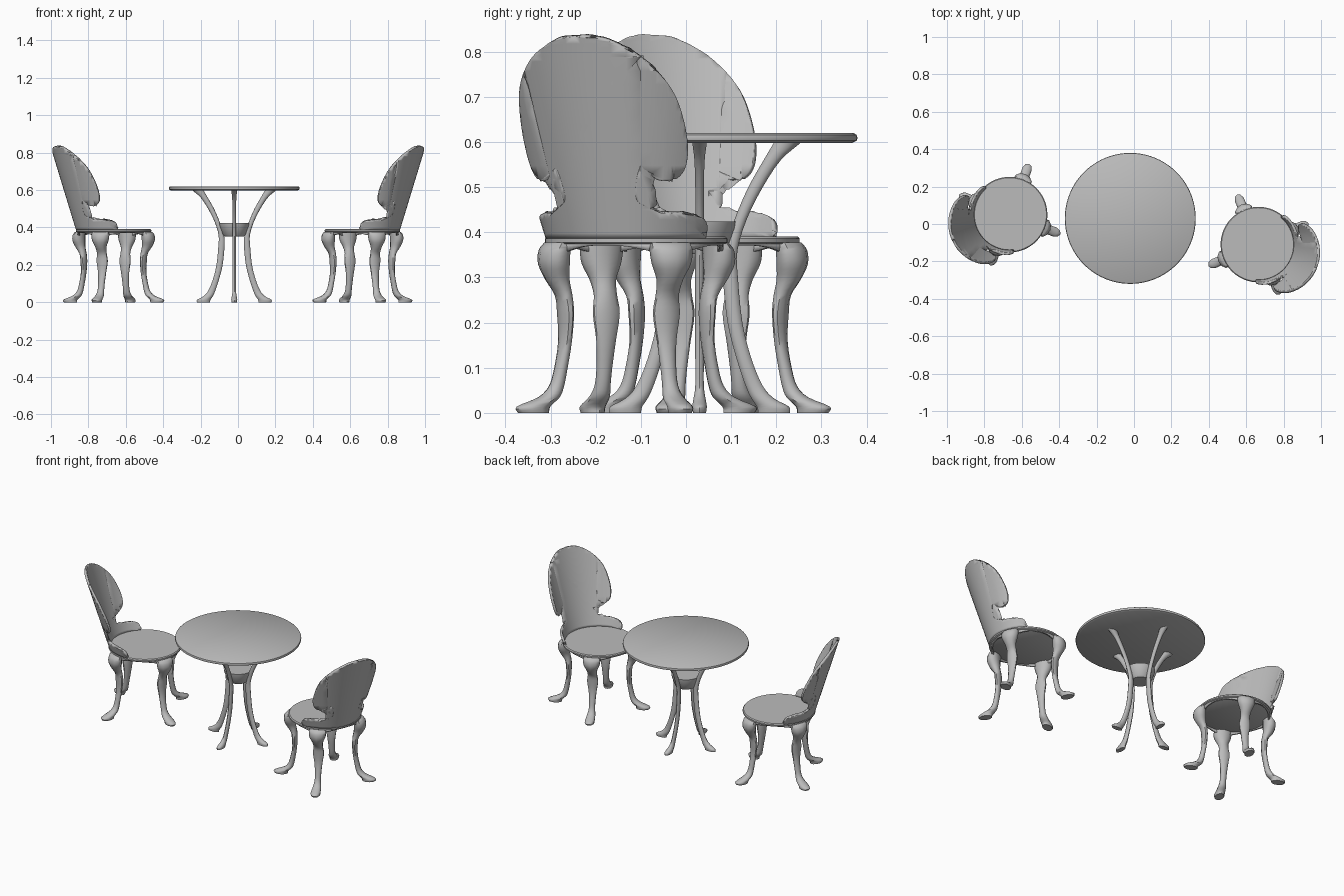
import bpy, bmesh, math
from mathutils import Matrix, Vector

cube = bpy.data.objects.get("Cube")
if cube:
    bpy.data.objects.remove(cube)

metal = bpy.data.materials.new("grey_metal")
metal.use_nodes = True
GREY = (0.5, 0.5, 0.5, 1)
metal.diffuse_color = GREY
metal.node_tree.nodes["Principled BSDF"].inputs["Base Color"].default_value = GREY


def finish(bm, name, place, angle=40, thickness=0):
    """Turn a bmesh into a smooth-shaded object, optionally thickened."""
    bmesh.ops.recalc_face_normals(bm, faces=bm.faces)
    mesh = bpy.data.meshes.new(name)
    bm.to_mesh(mesh)
    bm.free()
    mesh.materials.append(metal)
    ob = bpy.data.objects.new(name, mesh)
    bpy.context.collection.objects.link(ob)
    ob.matrix_world = place
    if thickness:
        mod = ob.modifiers.new("thickness", 'SOLIDIFY')
        mod.thickness = thickness
        mod.offset = 0
    bpy.ops.object.select_all(action='DESELECT')
    ob.select_set(True)
    bpy.context.view_layer.objects.active = ob
    bpy.ops.object.shade_smooth_by_angle(angle=math.radians(angle))
    return ob


def lathe(name, profile, place, steps=64):
    """Spin a closed (radius, height) profile around the vertical axis."""
    bm = bmesh.new()
    verts = [bm.verts.new((r, 0, z)) for r, z in profile]
    edges = [bm.edges.new(pair) for pair in zip(verts, verts[1:])]
    bmesh.ops.spin(bm, geom=verts + edges, cent=(0, 0, 0), axis=(0, 0, 1),
                   angle=math.tau, steps=steps)
    bmesh.ops.remove_doubles(bm, verts=bm.verts, dist=1e-5)
    return finish(bm, name, place)


def spline(points, steps):
    """Smooth curve through points of any dimension."""
    pts = [Vector(p) for p in points]
    pts = [2 * pts[0] - pts[1]] + pts + [2 * pts[-1] - pts[-2]]
    out = []
    for a, b, c, d in zip(pts, pts[1:], pts[2:], pts[3:]):
        for i in range(steps):
            t = i / steps
            out.append(0.5 * (2 * b + (c - a) * t + (2 * a - 5 * b + 4 * c - d) * t ** 2
                              + (3 * b - a - 3 * c + d) * t ** 3))
    return out + [pts[-2]]


def leg(name, rows, place, sides=10):
    """Loft oval slices: each row is (height, inner radius, outer radius, width)."""
    bm = bmesh.new()
    rings = []
    for z, inner, outer, width in spline(rows, 3):
        mid, half = (inner + outer) / 2, (outer - inner) / 2
        rings.append([bm.verts.new((mid + half * math.cos(math.tau * i / sides),
                                    width / 2 * math.sin(math.tau * i / sides), max(z, 0)))
                      for i in range(sides)])
    for low, high in zip(rings, rings[1:]):
        for i in range(sides):
            j = (i + 1) % sides
            bm.faces.new((low[i], low[j], high[j], high[i]))
    bm.faces.new(rings[0])
    bm.faces.new(rings[-1])
    finish(bm, name, place, 50)


def turned(place, degrees):
    return place @ Matrix.Rotation(math.radians(degrees), 4, 'Z')


# Table
table = Matrix.Translation((-0.02, 0.03, 0))
lathe("table_top", [(0, 0.598), (0.338, 0.598), (0.348, 0.603), (0.35, 0.609),
                    (0.348, 0.616), (0.342, 0.62), (0, 0.62)], table, 80)
lathe("table_hub", [(0, 0.352), (0.052, 0.352), (0.06, 0.36), (0.078, 0.41),
                    (0.08, 0.424), (0, 0.424)], table, 40)
TABLE_LEG = [(0, 0.13, 0.2, 0.03), (0.014, 0.127, 0.198, 0.034), (0.032, 0.115, 0.165, 0.028),
             (0.06, 0.102, 0.14, 0.02), (0.12, 0.082, 0.115, 0.02), (0.2, 0.062, 0.095, 0.02),
             (0.3, 0.052, 0.085, 0.02), (0.36, 0.055, 0.084, 0.02), (0.43, 0.078, 0.105, 0.02),
             (0.5, 0.108, 0.14, 0.02), (0.56, 0.142, 0.18, 0.024), (0.599, 0.165, 0.225, 0.034)]
for k in range(4):
    leg(f"table_leg_{k + 1}", TABLE_LEG, turned(table, 90 * k))

# Chair parts: the chair faces local +x
CHAIR_LEG = [(0, 0.21, 0.285, 0.05), (0.014, 0.207, 0.288, 0.054), (0.035, 0.185, 0.235, 0.046),
             (0.06, 0.175, 0.209, 0.036), (0.1, 0.167, 0.196, 0.036), (0.16, 0.158, 0.185, 0.046),
             (0.22, 0.155, 0.186, 0.064), (0.26, 0.157, 0.193, 0.054), (0.295, 0.163, 0.217, 0.06),
             (0.33, 0.165, 0.232, 0.09), (0.36, 0.165, 0.229, 0.1), (0.377, 0.165, 0.215, 0.094)]
# Half outline of the back shell: (angle from the centre line, height)
BACK_EDGE = [(0, 0.836), (9, 0.831), (17, 0.812), (26, 0.78), (37, 0.72), (44, 0.65),
             (48, 0.585), (47.5, 0.54), (42, 0.517), (34, 0.517), (29, 0.53), (24, 0.543),
             (22, 0.515), (22, 0.475), (28, 0.458), (38, 0.446), (52, 0.443), (65, 0.434),
             (71, 0.415), (72, 0.388)]


def chair_back(name, place):
    """Cut a flat outline into a grid, then wrap it around a flaring cone."""
    half = [tuple(p) for p in spline(BACK_EDGE, 4)]
    outline = half + [(-a, z) for a, z in reversed(half[1:])]
    bm = bmesh.new()
    bm.faces.new([bm.verts.new((a, 0, z)) for a, z in outline])
    bmesh.ops.triangulate(bm, faces=bm.faces)
    cuts = [((a, 0, 0), (1, 0, 0)) for a in range(-66, 72, 6)]
    cuts += [((0, 0, 0.4 + 0.03 * i), (0, 0, 1)) for i in range(15)]
    for co, no in cuts:
        bmesh.ops.bisect_plane(bm, geom=bm.verts[:] + bm.edges[:] + bm.faces[:],
                               plane_co=co, plane_no=no)
    for v in bm.verts:
        a, z = math.radians(v.co.x), v.co.z
        r = 0.195 + 0.305 * (z - 0.39)
        v.co = (-r * math.cos(a), r * math.sin(a), z)
    finish(bm, name, place, 45, 0.014)


def skirt(name, place, steps=96):
    """Thin apron under the seat that dips beside every leg."""
    bm = bmesh.new()
    rows = []
    for i in range(steps):
        a = math.tau * i / steps
        drop = 0.006 + 0.018 * abs(math.sin(2 * a)) ** 3
        x, y = 0.188 * math.cos(a), 0.188 * math.sin(a)
        rows.append((bm.verts.new((x, y, 0.377)), bm.verts.new((x, y, 0.377 - drop))))
    for (a, b), (c, d) in zip(rows, rows[1:] + rows[:1]):
        bm.faces.new((a, b, d, c))
    finish(bm, name, place, 40, 0.01)


def chair(label, x, y, facing):
    place = turned(Matrix.Translation((x, y, 0)), facing)
    lathe(label + "_seat", [(0, 0.374), (0.196, 0.374), (0.202, 0.378), (0.202, 0.386),
                            (0.197, 0.391), (0, 0.391)], place)
    skirt(label + "_seat_skirt", place)
    chair_back(label + "_back", place)
    for k in range(4):
        leg(f"{label}_leg_{k + 1}", CHAIR_LEG, turned(place, 45 + 90 * k))


chair("left_chair", 0.665, -0.11, 158)
chair("right_chair", -0.665, 0.05, 24)
